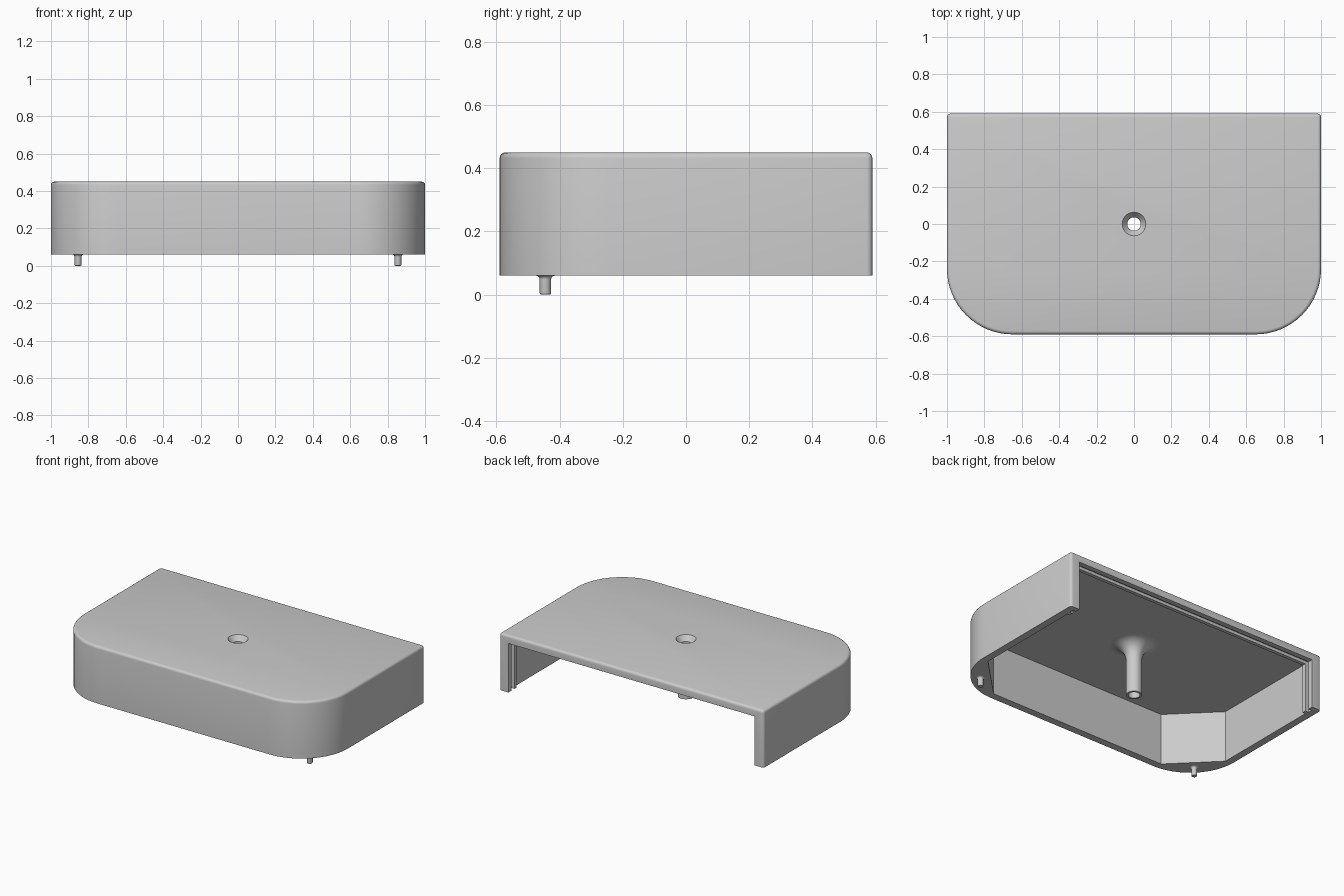
import bpy, bmesh, math
from mathutils import Vector

cube = bpy.data.objects.get("Cube")
if cube:
    bpy.data.objects.remove(cube, do_unlink=True)

# Single grey plastic
grey = bpy.data.materials.new("grey plastic")
grey.use_nodes = True
grey.diffuse_color = (0.6, 0.6, 0.6, 1)
grey.node_tree.nodes["Principled BSDF"].inputs["Base Color"].default_value = (0.6, 0.6, 0.6, 1)

BASE, TOP, CEIL, BACK = 0.06, 0.45, 0.41, 0.59


def make_object(name, bm):
    bmesh.ops.recalc_face_normals(bm, faces=bm.faces)
    mesh = bpy.data.meshes.new(name)
    bm.to_mesh(mesh)
    bm.free()
    mesh.materials.append(grey)
    obj = bpy.data.objects.new(name, mesh)
    bpy.context.collection.objects.link(obj)
    return obj


def prism(outline, z0, z1):
    bm = bmesh.new()
    face = bm.faces.new([bm.verts.new((x, y, z0)) for x, y in outline])
    grown = bmesh.ops.extrude_face_region(bm, geom=[face])
    verts = [v for v in grown["geom"] if isinstance(v, bmesh.types.BMVert)]
    bmesh.ops.translate(bm, verts=verts, vec=(0, 0, z1 - z0))
    return bm


def box(name, half_x, y0, y1, z0, z1):
    return make_object(name, prism([(-half_x, y0), (half_x, y0), (half_x, y1), (-half_x, y1)], z0, z1))


def lathe(name, profile, centre=(0, 0), closed=False, steps=40):
    bm = bmesh.new()
    verts = [bm.verts.new((r, 0, z)) for r, z in profile]
    ends = list(zip(verts, verts[1:]))
    if closed:
        ends.append((verts[-1], verts[0]))
    edges = [bm.edges.new(pair) for pair in ends]
    bmesh.ops.spin(bm, geom=verts + edges, cent=(0, 0, 0), axis=(0, 0, 1),
                   angle=2 * math.pi, steps=steps)
    bmesh.ops.remove_doubles(bm, verts=bm.verts, dist=0.0001)
    bmesh.ops.translate(bm, verts=bm.verts, vec=(*centre, 0))
    return make_object(name, bm)


def arc(cx, cy, r, start, end, steps):
    angles = [math.radians(start + (end - start) * i / steps) for i in range(steps + 1)]
    return [(cx + r * math.cos(a), cy + r * math.sin(a)) for a in angles]


def smooth(obj):
    bpy.ops.object.select_all(action="DESELECT")
    obj.select_set(True)
    bpy.context.view_layer.objects.active = obj
    bpy.ops.object.shade_smooth_by_angle(angle=math.radians(30))


# Cover: rounded front corners, square back, softened top and back edges
R = 0.35
outline = ([(1, BACK), (-1, BACK)] + arc(-1 + R, -BACK + R, R, 180, 270, 16)
           + arc(1 - R, -BACK + R, R, 270, 360, 16))
bm = prism(outline, BASE, TOP)
rounded = []
for e in bm.edges:
    a, b = (v.co for v in e.verts)
    on_top = min(a.z, b.z) > TOP - 0.001
    back_upright = abs(a.z - b.z) > 0.1 and a.y > BACK - 0.001
    if on_top or back_upright:
        rounded.append(e)
bmesh.ops.bevel(bm, geom=rounded, offset=0.018, segments=4, profile=0.5, affect="EDGES")
cover = make_object("cover", bm)

# Cutters: chamfered cavity, panel slot, rear openings, screw hole
cavity = prism([(0.95, 0.5), (-0.95, 0.5), (-0.95, -0.26), (-0.67, -0.54),
                (0.67, -0.54), (0.95, -0.26)], -0.1, CEIL)
cutters = [
    make_object("cavity_cutter", cavity),
    box("rear_opening_cutter", 0.93, 0.45, 0.8, -0.12, 0.395),
    box("panel_slot_cutter", 0.955, 0.525, 0.555, -0.14, 0.415),
    lathe("screw_hole_cutter", [(0, 0.3), (0.063, 0.3), (0.063, 0.6), (0, 0.6)]),
]
for cutter in cutters:
    mod = cover.modifiers.new(cutter.name, "BOOLEAN")
    mod.operation = "DIFFERENCE"
    mod.solver = "EXACT"
    mod.object = cutter
    bpy.ops.object.select_all(action="DESELECT")
    bpy.context.view_layer.objects.active = cover
    cover.select_set(True)
    bpy.ops.object.modifier_apply(modifier=mod.name)
for cutter in cutters:
    bpy.data.objects.remove(cutter, do_unlink=True)
smooth(cover)

# Hollow screw post with a flared root and countersunk top
flare = arc(0.15, CEIL - 0.1, 0.1, 90, 180, 10)
post = lathe("screw_post", flare + [(0.05, BASE), (0.036, BASE), (0.036, TOP - 0.035), (0.063, TOP),
                                    (0.063, CEIL)], closed=True)
smooth(post)

# Locating pins under the front corners
for side, name in ((1, "left_pin"), (-1, "right_pin")):
    root = arc(0.03, BASE - 0.012, 0.012, 90, 180, 4)
    tip = arc(0.012, 0.006, 0.006, 0, -90, 3)
    smooth(lathe(name, root + tip + [(0, 0)], (side * 0.855, -0.445), steps=20))
